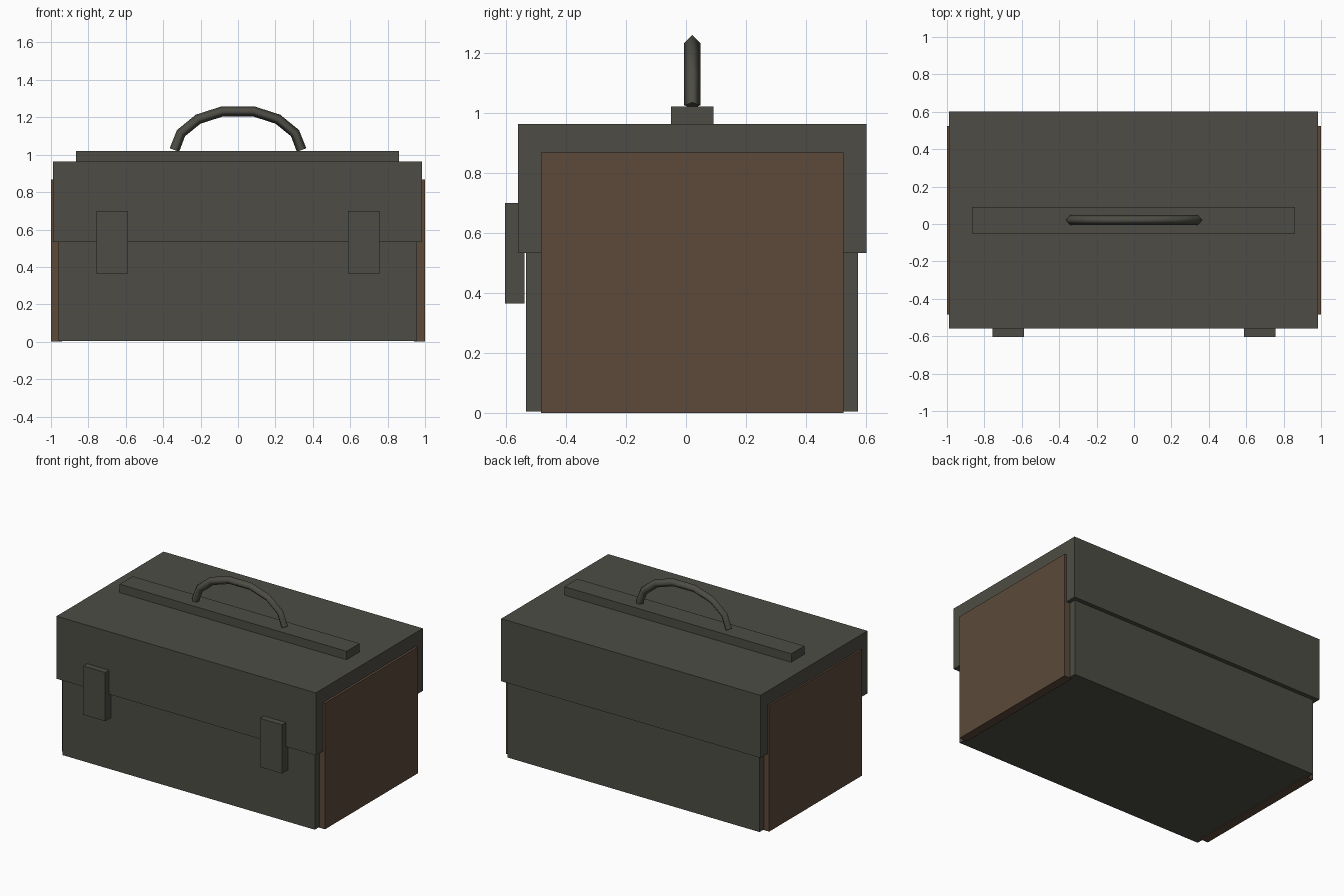
import bpy
import bmesh
from mathutils import Vector

if "Cube" in bpy.data.objects:
    bpy.data.objects.remove(bpy.data.objects["Cube"], do_unlink=True)


def material(name, color):
    mat = bpy.data.materials.new(name)
    mat.use_nodes = True
    mat.diffuse_color = color
    mat.node_tree.nodes["Principled BSDF"].inputs["Base Color"].default_value = color
    return mat


metal = material("dark olive grey metal", (0.074, 0.073, 0.059, 1))
brown = material("brown panel", (0.107, 0.067, 0.042, 1))


def add_object(name, bm, mat):
    bmesh.ops.recalc_face_normals(bm, faces=bm.faces)
    mesh = bpy.data.meshes.new(name)
    bm.to_mesh(mesh)
    bm.free()
    mesh.materials.append(mat)
    obj = bpy.data.objects.new(name, mesh)
    bpy.context.collection.objects.link(obj)
    return obj


def box(name, xs, ys, zs, mat):
    """Box spanning the given ranges."""
    bm = bmesh.new()
    bmesh.ops.create_cube(bm, size=1)
    for v in bm.verts:
        v.co = [r[0] if c < 0 else r[1] for c, r in zip(v.co, (xs, ys, zs))]
    return add_object(name, bm, mat)


# Case and overhanging lid
box("case_body", (-0.96, 0.957), (-0.533, 0.573), (0.005, 0.9), metal)
box("lid", (-0.988, 0.984), (-0.56, 0.602), (0.533, 0.963), metal)
box("handle_base", (-0.865, 0.861), (-0.05, 0.092), (0.95, 1.021), metal)

# End panels and front latches
for side, s in (("left", 1), ("right", -1)):
    box(side + "_end_panel", sorted((s * 0.94, s * 1.0)), (-0.483, 0.525), (0, 0.867), brown)
    box(side + "_latch", sorted((s * 0.588, s * 0.757)), (-0.603, -0.538), (0.364, 0.699), metal)

# Arched handle: a four-sided tube swept along a mirrored path
half = [(0.34, 1.025), (0.305, 1.115), (0.213, 1.19), (0.082, 1.232)]
path = [Vector((-x, 0.021, z)) for x, z in half]
path += [Vector((x, 0.021, z)) for x, z in reversed(half)]
radius = 0.027
side_axis = Vector((0, 1, 0))
bm = bmesh.new()
rings = []
for i, p in enumerate(path):
    tangent = (path[min(i + 1, len(path) - 1)] - path[max(i - 1, 0)]).normalized()
    outward = tangent.cross(side_axis)
    rings.append([bm.verts.new(p + radius * d)
                  for d in (outward, side_axis, -outward, -side_axis)])
for a, b in zip(rings, rings[1:]):
    for k in range(4):
        n = (k + 1) % 4
        face = bm.faces.new((a[k], a[n], b[n], b[k]))
        face.smooth = True
for ring in (rings[0], rings[-1]):
    bm.faces.new(ring)
handle = add_object("handle", bm, metal)
